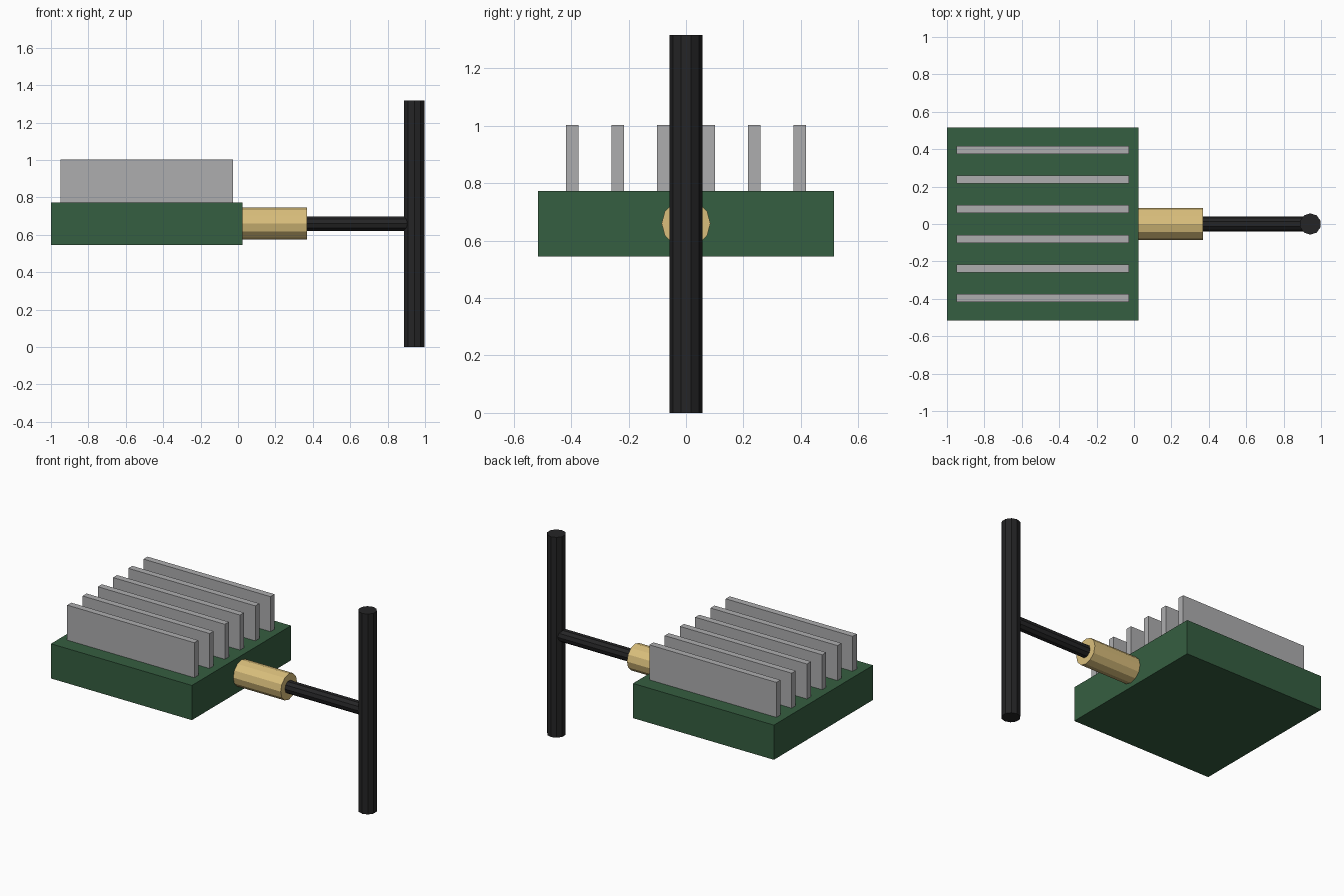
import bpy, math

if "Cube" in bpy.data.objects:
    bpy.data.objects.remove(bpy.data.objects["Cube"])

def material(name, rgb):
    m = bpy.data.materials.new(name)
    m.diffuse_color = (*rgb, 1)
    m.use_nodes = True
    m.node_tree.nodes["Principled BSDF"].inputs["Base Color"].default_value = m.diffuse_color
    return m

green = material("board_green", (0.036, 0.112, 0.052))
grey = material("fin_grey", (0.42, 0.42, 0.43))
brass = material("brass", (0.70, 0.52, 0.20))
black = material("antenna_black", (0.018, 0.018, 0.019))

def box(name, lo, hi, mat):
    mid = [(a + b) / 2 for a, b in zip(lo, hi)]
    bpy.ops.mesh.primitive_cube_add(size=1, location=mid)
    o = bpy.context.object
    o.name = name
    o.scale = [b - a for a, b in zip(lo, hi)]
    o.data.materials.append(mat)

def rod(name, start, length, radius, sides, mat, along_x):
    """Flat-sided cylinder from start along +x or +z."""
    x, y, z = start
    loc = (x + length / 2, y, z) if along_x else (x, y, z + length / 2)
    rot = (0, math.pi / 2, 0) if along_x else (0, 0, 0)
    bpy.ops.mesh.primitive_cylinder_add(vertices=sides, radius=radius, depth=length,
                                        location=loc, rotation=rot)
    o = bpy.context.object
    o.name = name
    o.data.materials.append(mat)

# Circuit board slab
box("board", (-1, -0.515, 0.545), (0.025, 0.515, 0.773), green)

# Heat sink fins
for i in range(6):
    y = (i - 2.5) * 0.1585
    box(f"heat_sink_fin_{i + 1}", (-0.95, y - 0.021, 0.77), (-0.026, y + 0.021, 1.003), grey)

# Connector, antenna stem and upright antenna
rod("connector", (0.02, 0, 0.66), 0.35, 0.085, 12, brass, True)
rod("antenna_stem", (0.36, 0, 0.66), 0.58, 0.041, 10, black, True)
rod("antenna", (0.943, 0, 0), 1.317, 0.057, 10, black, False)
